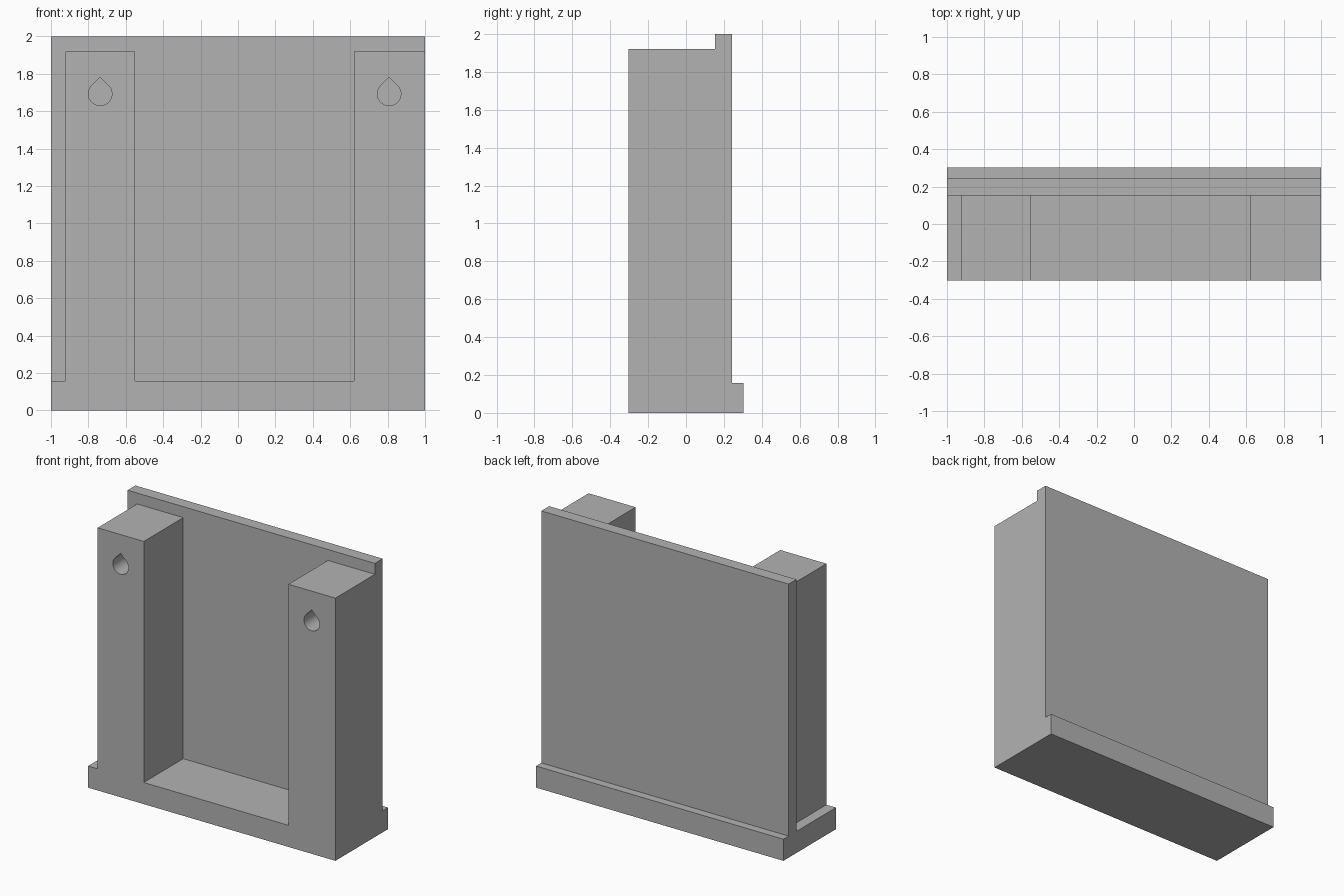
import bpy, bmesh, math

cube = bpy.data.objects.get("Cube")
if cube:
    bpy.data.objects.remove(cube, do_unlink=True)

grey = bpy.data.materials.new("plain_grey")
grey.use_nodes = True
colour = (0.45, 0.45, 0.45, 1)
grey.diffuse_color = colour
grey.node_tree.nodes["Principled BSDF"].inputs["Base Color"].default_value = colour


def prism(name, outline, y0, y1):
    """Extrude an (x, z) outline from y0 to y1."""
    bm = bmesh.new()
    face = bm.faces.new([bm.verts.new((x, y0, z)) for x, z in outline])
    extruded = bmesh.ops.extrude_face_region(bm, geom=[face])["geom"]
    verts = [g for g in extruded if isinstance(g, bmesh.types.BMVert)]
    bmesh.ops.translate(bm, verts=verts, vec=(0, y1 - y0, 0))
    bmesh.ops.recalc_face_normals(bm, faces=bm.faces[:])
    mesh = bpy.data.meshes.new(name)
    bm.to_mesh(mesh)
    bm.free()
    mesh.materials.append(grey)
    obj = bpy.data.objects.new(name, mesh)
    bpy.context.collection.objects.link(obj)
    return obj


def block(name, x0, x1, y0, y1, z0, z1):
    return prism(name, [(x0, z0), (x1, z0), (x1, z1), (x0, z1)], y0, y1)


def teardrop(cx, cz, r, steps=36):
    """Circle outline with a 45 degree peak on top."""
    arc = [math.radians(135 + 270 * i / steps) for i in range(steps + 1)]
    points = [(cx + r * math.cos(a), cz + r * math.sin(a)) for a in arc]
    return points + [(cx, cz + r * math.sqrt(2))]


FRONT, BACK = -0.303, 0.303
PLATE_FRONT, PLATE_BACK = 0.153, 0.243
BASE_TOP, PILLAR_TOP = 0.158, 1.92

# Base slab and upright back plate
block("base", -1, 1, FRONT, BACK, 0, BASE_TOP)
block("back_plate", -1, 1, PLATE_FRONT, PLATE_BACK, BASE_TOP, 2)

# Pillars with blind teardrop screw holes
for name, x0, x1, hole_x in (("right_pillar", -0.923, -0.55, -0.737),
                             ("left_pillar", 0.62, 1, 0.808)):
    pillar = block(name, x0, x1, FRONT, PLATE_FRONT, BASE_TOP, PILLAR_TOP)
    cutter = prism(name + "_hole_cutter", teardrop(hole_x, 1.693, 0.063),
                   FRONT - 0.1, PLATE_FRONT + 0.1)
    cutter.hide_render = True
    cut = pillar.modifiers.new("hole", "BOOLEAN")
    cut.operation = "DIFFERENCE"
    cut.solver = "EXACT"
    cut.object = cutter
    bpy.ops.object.select_all(action="DESELECT")
    pillar.select_set(True)
    bpy.context.view_layer.objects.active = pillar
    bpy.ops.object.modifier_apply(modifier=cut.name)
    bpy.data.objects.remove(cutter, do_unlink=True)
    bpy.ops.object.shade_smooth_by_angle(angle=math.radians(30))
